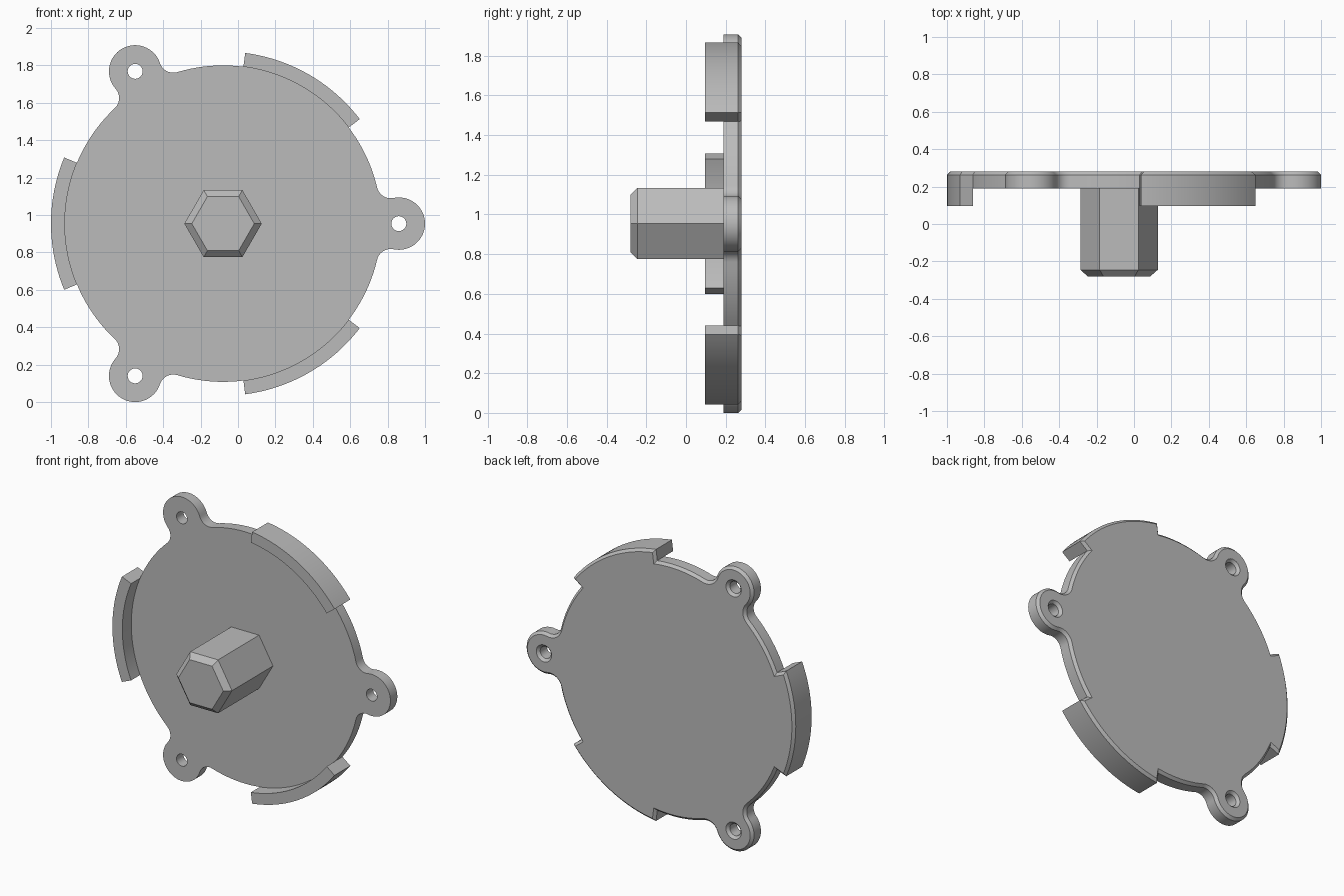
import bpy, bmesh
from math import cos, sin, radians, degrees, atan2, sqrt, hypot

cube = bpy.data.objects.get("Cube")
if cube:
    bpy.data.objects.remove(cube)

# Main dimensions
CX, CZ = -0.08, 0.954            # disc axis
DISC_R, TAB_R = 0.846, 0.92
EAR_D, EAR_R, HOLE_R = 0.94, 0.14, 0.04
FILLET = 0.075
TAB_HALF = 22.6                  # degrees
TAB_Y, FRONT_Y, BACK_Y, CHAMFER = 0.095, 0.19, 0.28, 0.017
RIM_Y = BACK_Y - CHAMFER

gray = bpy.data.materials.new("Gray")
gray.use_nodes = True
gray.diffuse_color = (0.5, 0.5, 0.5, 1)
gray.node_tree.nodes["Principled BSDF"].inputs["Base Color"].default_value = gray.diffuse_color


def arc(cx, cy, r, a0, a1, n):
    angles = [radians(a0 + (a1 - a0) * i / n) for i in range(n + 1)]
    return [(cx + r * cos(a), cy + r * sin(a)) for a in angles]


def turn(p, deg):
    c, s = cos(radians(deg)), sin(radians(deg))
    return (p[0] * c - p[1] * s, p[0] * s + p[1] * c)


def offset(loop, d):
    """Move a counter-clockwise loop inward by d with mitred corners."""
    out = []
    for i, (x, y) in enumerate(loop):
        px, py = loop[i - 1]
        qx, qy = loop[(i + 1) % len(loop)]
        l1, l2 = hypot(x - px, y - py), hypot(qx - x, qy - y)
        n1 = (-(y - py) / l1, (x - px) / l1)
        n2 = (-(qy - y) / l2, (qx - x) / l2)
        k = d / (1 + n1[0] * n2[0] + n1[1] * n2[1])
        out.append((x + k * (n1[0] + n2[0]), y + k * (n1[1] + n2[1])))
    return out


def pos(p, y):
    return (p[0] + CX, y, p[1] + CZ)


def face(bm, coords):
    bm.faces.new([bm.verts.new(c) for c in coords])


def band(bm, a, ya, b, yb):
    for i in range(len(a)):
        j = (i + 1) % len(a)
        face(bm, [pos(a[i], ya), pos(a[j], ya), pos(b[j], yb), pos(b[i], yb)])


def cap(bm, loops, y, facing):
    """Flat face bounded by an outline and its holes."""
    edges = []
    for loop in loops:
        vs = [bm.verts.new(pos(p, y)) for p in loop]
        edges += [bm.edges.new((vs[i - 1], vs[i])) for i in range(len(vs))]
    bmesh.ops.triangle_fill(bm, edges=edges, use_beauty=True, normal=(0, facing, 0))


def finish(bm, name):
    bmesh.ops.remove_doubles(bm, verts=bm.verts[:], dist=1e-5)
    bmesh.ops.recalc_face_normals(bm, faces=bm.faces[:])
    mesh = bpy.data.meshes.new(name)
    bm.to_mesh(mesh)
    bm.free()
    mesh.materials.append(gray)
    obj = bpy.data.objects.new(name, mesh)
    bpy.context.collection.objects.link(obj)
    return obj


# Outline of one third: disc edge, filleted ear, disc edge, then the tab
fd, fe = DISC_R + FILLET, EAR_R + FILLET
fx = (fd ** 2 + EAR_D ** 2 - fe ** 2) / (2 * EAR_D)
fy = sqrt(fd ** 2 - fx ** 2)
phi = degrees(atan2(fy, fx))
to_ear = degrees(atan2(fy, EAR_D - fx))
edge = 60 - TAB_HALF
third = arc(0, 0, DISC_R, -edge, -phi, 10)
third += arc(fx, -fy, FILLET, 180 - phi, to_ear, 10)[1:]
third += arc(EAR_D, 0, EAR_R, to_ear - 180, 180 - to_ear, 32)[1:]
third += arc(fx, fy, FILLET, -to_ear, phi - 180, 10)[1:]
third += arc(0, 0, DISC_R, phi, edge, 10)[1:]
tab = arc(0, 0, TAB_R, edge, 120 - edge, 20)
points = [(p, False) for p in third] + [(p, True) for p in tab]
points = [(turn(p, a), t) for a in (0, 120, 240) for p, t in points]
outline = [p for p, t in points]
k = DISC_R / TAB_R
inner = [(p[0] * k, p[1] * k) if t else p for p, t in points]

# Cover plate: walls, with the tabs reaching further forward
bm = bmesh.new()
count = len(points)
for i in range(count):
    j = (i + 1) % count
    (p, pt), (q, qt) = points[i], points[j]
    wall = [pos(p, RIM_Y), pos(q, RIM_Y)]
    if not qt:
        wall.append(pos(q, FRONT_Y))
    if pt or qt:
        wall += [pos(q, TAB_Y), pos(p, TAB_Y)]
    if not pt:
        wall.append(pos(p, FRONT_Y))
    face(bm, wall)
    if pt and qt:
        # Tab front rim and inner wall
        a, b = inner[i], inner[j]
        face(bm, [pos(p, TAB_Y), pos(q, TAB_Y), pos(b, TAB_Y), pos(a, TAB_Y)])
        face(bm, [pos(a, TAB_Y), pos(b, TAB_Y), pos(b, FRONT_Y), pos(a, FRONT_Y)])

# Chamfered back edge
back = offset(outline, CHAMFER)
band(bm, outline, RIM_Y, back, BACK_Y)

# Screw holes, chamfered at the back
holes, wide_holes = [], []
for a in (0, 120, 240):
    c = turn((EAR_D, 0), a)
    hole = arc(*c, HOLE_R, 0, 360, 24)[:-1]
    wide = arc(*c, HOLE_R + CHAMFER, 0, 360, 24)[:-1]
    band(bm, hole, FRONT_Y, hole, RIM_Y)
    band(bm, hole, RIM_Y, wide, BACK_Y)
    holes.append(hole)
    wide_holes.append(wide)

# Flat front and back; tab end points coincide with the disc edge
front = [p for i, p in enumerate(inner)
         if not points[i][1] or (points[i - 1][1] and points[(i + 1) % count][1])]
cap(bm, [front] + holes, FRONT_Y, -1)
cap(bm, [back] + wide_holes, BACK_Y, 1)
plate = finish(bm, "cover_plate")

# Hexagonal post with a chamfered tip
bm = bmesh.new()
hexagon = arc(0, 0, 0.207, 0, 360, 6)[:-1]
tip = arc(0, 0, 0.167, 0, 360, 6)[:-1]
band(bm, hexagon, FRONT_Y, hexagon, -0.245)
band(bm, hexagon, -0.245, tip, -0.28)
face(bm, [pos(p, -0.28) for p in tip])
face(bm, [pos(p, FRONT_Y) for p in hexagon])
finish(bm, "hex_post")

# Smooth the round walls, keep corners sharp
bpy.ops.object.select_all(action="DESELECT")
plate.select_set(True)
bpy.context.view_layer.objects.active = plate
bpy.ops.object.shade_smooth_by_angle(angle=radians(30))
